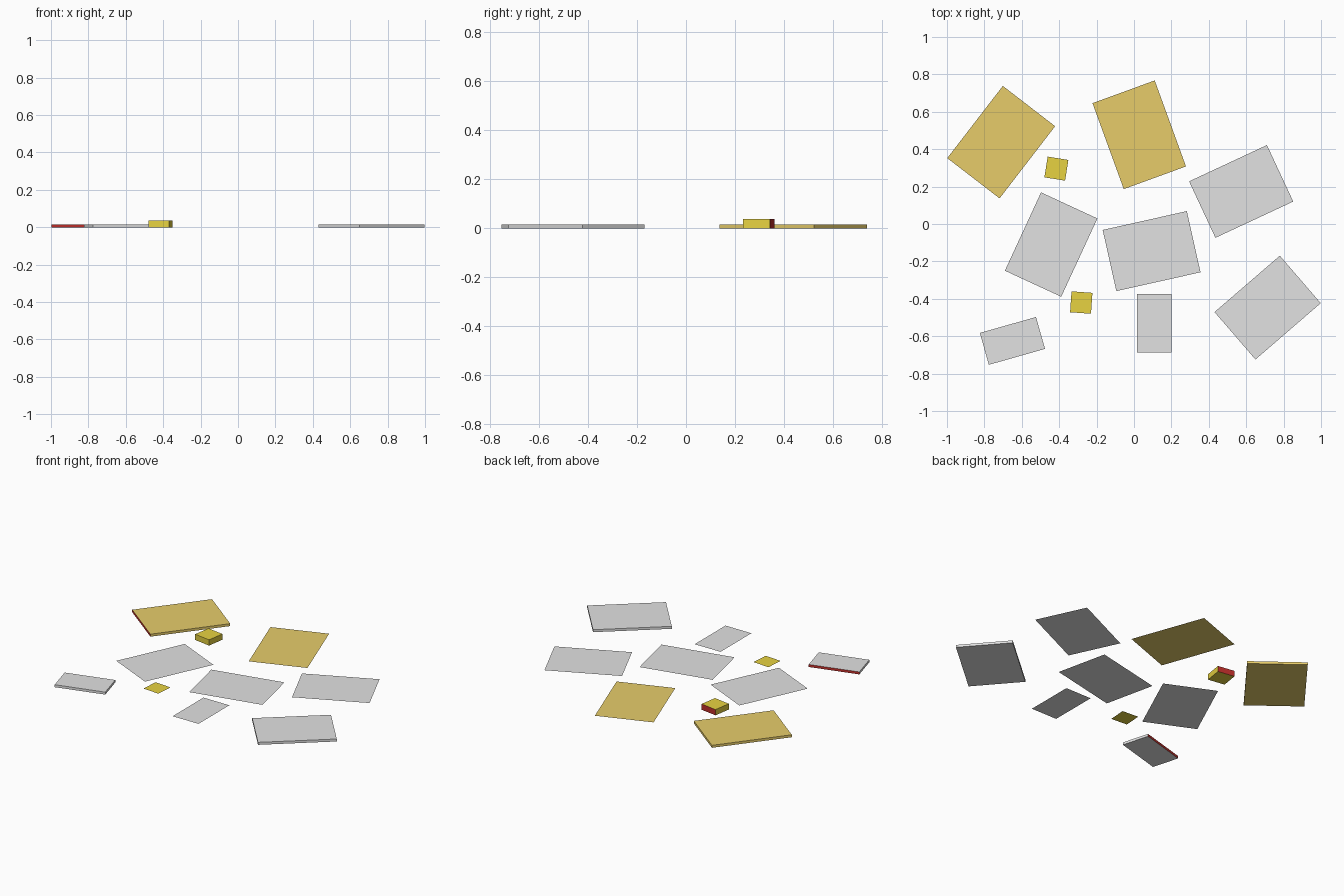
import bpy, bmesh, math
from mathutils import Matrix

if "Cube" in bpy.data.objects:
    bpy.data.objects.remove(bpy.data.objects["Cube"])


def material(name, rgb):
    m = bpy.data.materials.new(name)
    m.diffuse_color = (*rgb, 1.0)
    m.use_nodes = True
    m.node_tree.nodes["Principled BSDF"].inputs["Base Color"].default_value = m.diffuse_color
    return m


WHITE = material("paper white", (0.76, 0.76, 0.76))
MANILA = material("folder gold", (0.83, 0.63, 0.15))
YELLOW = material("note yellow", (0.83, 0.67, 0.055))
RED = material("edge red", (0.55, 0.03, 0.025))


def paper(name, centre, size, angle, mat, thick=0.0, red_side=0):
    """Flat sheet, or a slab when thick; red_side is -1/+1 for a red edge on local -y/+y."""
    bm = bmesh.new()
    w, d = size[0] / 2, size[1] / 2
    sheet = bm.faces.new([bm.verts.new((x, y, 0)) for x, y in
                          ((-w, -d), (w, -d), (w, d), (-w, d))])
    if thick:
        # raise the top and close the bottom
        top = bmesh.ops.extrude_face_region(bm, geom=[sheet], use_keep_orig=True)
        verts = [v for v in top["geom"] if isinstance(v, bmesh.types.BMVert)]
        bmesh.ops.translate(bm, verts=verts, vec=(0, 0, thick))
        bmesh.ops.recalc_face_normals(bm, faces=bm.faces[:])
    bm.normal_update()
    for f in bm.faces:
        f.material_index = int(red_side != 0 and f.normal.y * red_side > 0.9)
    me = bpy.data.meshes.new(name)
    bm.to_mesh(me)
    bm.free()
    me.materials.append(mat)
    me.materials.append(RED)
    ob = bpy.data.objects.new(name, me)
    ob.matrix_world = Matrix.Translation((*centre, 0)) @ Matrix.Rotation(math.radians(angle), 4, 'Z')
    bpy.context.collection.objects.link(ob)


# Folders
paper("thick_folder", (-0.71, 0.4375), (0.353, 0.487), -37.6, MANILA, 0.016, -1)
paper("flat_folder", (0.028, 0.477), (0.354, 0.489), 20, MANILA)

# Large paper sheets
paper("sheet_back_right", (0.573, 0.174), (0.459, 0.333), 25, WHITE)
paper("sheet_left", (-0.443, -0.11), (0.332, 0.461), -24.8, WHITE)
paper("sheet_centre", (0.094, -0.145), (0.461, 0.335), 12.6, WHITE)
paper("paper_stack_right", (0.7145, -0.447), (0.335, 0.461), -49.2, WHITE, 0.016)

# Small paper sheets
paper("small_sheet", (0.108, -0.53), (0.184, 0.313), 0, WHITE)
paper("small_stack", (-0.65, -0.625), (0.312, 0.177), 15.8, WHITE, 0.016, 1)

# Sticky notes
paper("note_pad", (-0.415, 0.296), (0.112, 0.112), -9, YELLOW, 0.037, 1)
paper("single_note", (-0.282, -0.42), (0.112, 0.112), -4, YELLOW)
